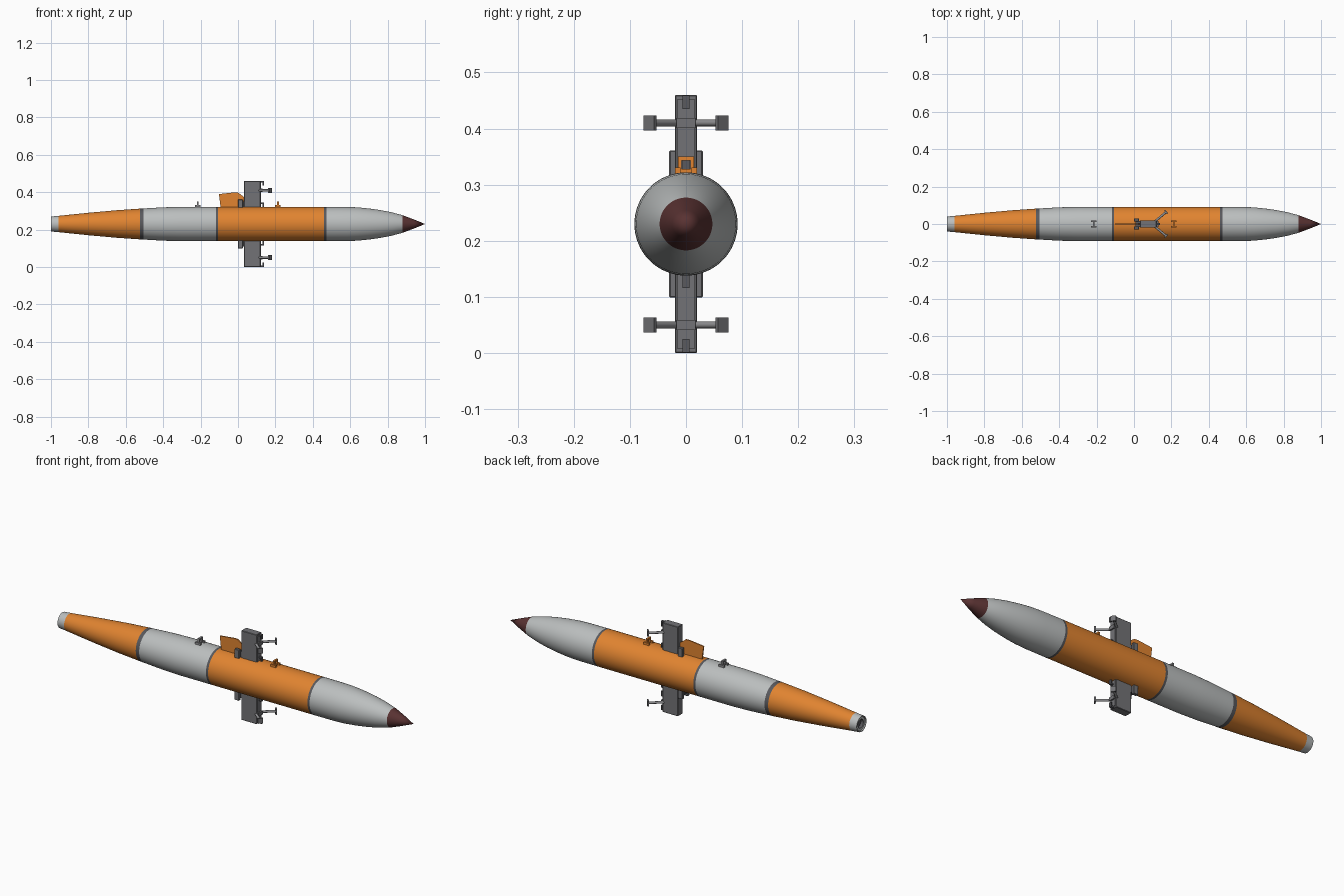
import bpy, bmesh, math
from mathutils import Vector, Matrix

if "Cube" in bpy.data.objects:
    bpy.data.objects.remove(bpy.data.objects["Cube"])

CZ = 0.23  # height of the body axis


def mat(name, rgb):
    m = bpy.data.materials.new(name)
    m.diffuse_color = (*rgb, 1)
    m.use_nodes = True
    m.node_tree.nodes["Principled BSDF"].inputs["Base Color"].default_value = m.diffuse_color
    return m


ORANGE = mat("orange", (0.75, 0.23, 0.03))
PALE = mat("pale grey", (0.50, 0.52, 0.52))
DARK = mat("dark grey", (0.10, 0.10, 0.11))
MID = mat("mid grey", (0.17, 0.17, 0.18))
STEEL = mat("steel grey", (0.28, 0.28, 0.29))
MAROON = mat("maroon", (0.10, 0.032, 0.032))


def finish(name, bm, mats, smooth=False):
    bmesh.ops.recalc_face_normals(bm, faces=bm.faces)
    me = bpy.data.meshes.new(name)
    bm.to_mesh(me)
    bm.free()
    for m in mats:
        me.materials.append(m)
    ob = bpy.data.objects.new(name, me)
    bpy.context.collection.objects.link(ob)
    if smooth:
        bpy.ops.object.select_all(action='DESELECT')
        ob.select_set(True)
        bpy.context.view_layer.objects.active = ob
        bpy.ops.object.shade_smooth_by_angle(angle=math.radians(30))
    return ob


def box(name, lo, hi, m, bevel=0.0):
    bm = bmesh.new()
    lo, hi = Vector(lo), Vector(hi)
    bmesh.ops.create_cube(bm, size=1, matrix=Matrix.Translation((lo + hi) / 2) @ Matrix.Diagonal((*(hi - lo), 1)))
    if bevel:
        bmesh.ops.bevel(bm, geom=bm.edges[:], offset=bevel, segments=1, affect='EDGES')
    return finish(name, bm, [m])


def extrude_y(name, pts, half, m, y=0):
    """Outline in x,z given a thickness along y."""
    bm = bmesh.new()
    f = bm.faces.new([bm.verts.new((x, y - half, z)) for x, z in pts])
    r = bmesh.ops.extrude_face_region(bm, geom=[f])
    bmesh.ops.translate(bm, vec=(0, 2 * half, 0), verts=[v for v in r["geom"] if isinstance(v, bmesh.types.BMVert)])
    return finish(name, bm, [m])


# Body: profile (x, radius) turned about the long axis, coloured by x
profile = [(-0.98, 0), (-0.98, 0.022), (-0.995, 0.022), (-0.995, 0.034), (-1.0, 0.036), (-1.0, 0.040),
           (-0.96, 0.0435), (-0.8, 0.060), (-0.65, 0.0735), (-0.525, 0.082), (-0.505, 0.083),
           (-0.4, 0.089), (-0.3, 0.092), (-0.118, 0.092), (-0.106, 0.092), (0.46, 0.092),
           (0.472, 0.092), (0.58, 0.0915), (0.64, 0.089), (0.70, 0.083), (0.76, 0.0745), (0.82, 0.063),
           (0.88, 0.047), (0.94, 0.0245), (1.0, 0)]
zones = [(-0.985, 2), (-0.96, 1), (-0.525, 0), (-0.505, 2), (-0.118, 1), (-0.106, 2), (0.46, 0),
         (0.472, 2), (0.88, 1), (2, 3)]
SEG = 64
bm = bmesh.new()
rings = []
for x, r in profile:
    if r == 0:
        rings.append([bm.verts.new((x, 0, CZ))] * SEG)
    else:
        rings.append([bm.verts.new((x, r * math.cos(2 * math.pi * i / SEG), CZ + r * math.sin(2 * math.pi * i / SEG)))
                      for i in range(SEG)])
for k in range(len(rings) - 1):
    a, b = rings[k], rings[k + 1]
    xm = (profile[k][0] + profile[k + 1][0]) / 2
    idx = 1 if 2 <= k <= 5 else next(i for lim, i in zones if xm < lim)
    if k < 2:
        idx = 2
    for i in range(SEG):
        j = (i + 1) % SEG
        f = bm.faces.new(list(dict.fromkeys((a[i], a[j], b[j], b[i]))))
        f.material_index = idx
finish("body", bm, [ORANGE, PALE, DARK, MAROON], True)

# Dorsal fin
extrude_y("dorsal_fin", [(-0.093, 0.318), (0.035, 0.318), (0.035, 0.372), (0.0, 0.398), (-0.02, 0.399),
                         (-0.102, 0.390)], 0.003, ORANGE)

# Suspension lugs: two feet and an arch each
for label, x, m in (("rear", -0.215, STEEL), ("front", 0.213, ORANGE)):
    for side, y in (("left", -0.015), ("right", 0.015)):
        box(f"{label}_lug_foot_{side}", (x - 0.015, y - 0.005, 0.315), (x + 0.015, y + 0.005, 0.331), m)
        yy = y * 0.75
        box(f"{label}_lug_post_{side}", (x - 0.005, yy - 0.003, 0.32), (x + 0.005, yy + 0.003, 0.35), m)
    box(f"{label}_lug_base", (x - 0.005, -0.015, 0.315), (x + 0.005, 0.015, 0.328), m)
    box(f"{label}_lug_bar", (x - 0.005, -0.013, 0.343), (x + 0.005, 0.013, 0.350), m)

# Upper and lower pylons are mirrored about the body axis
for label, s in (("upper", 1), ("lower", -1)):
    def z(d):
        return CZ + s * d

    def pbox(name, x0, x1, y0, y1, d0, d1, m, bevel=0.0):
        a, b = sorted((z(d0), z(d1)))
        return box(f"{label}_{name}", (x0, y0, a), (x1, y1, b), m, bevel)

    pbox("pylon", 0.032, 0.120, -0.020, 0.020, 0.07, 0.23, MID, 0.002)
    pbox("pylon_front_plate", 0.118, 0.123, -0.016, 0.016, 0.08, 0.222, MID)

    # Brackets at the rear root of the pylon
    for side, t in (("left", -1), ("right", 1)):
        y0, y1 = sorted((t * 0.014, t * 0.030))
        pbox(f"bracket_{side}", 0.0, 0.026, y0, y1, 0.085, 0.131, MID, 0.002)
        y0, y1 = sorted((t * 0.002, t * 0.016))
        pbox(f"bracket_link_{side}", 0.008, 0.036, y0, y1, 0.085, 0.120, DARK)

    # Hooked clips on the leading face
    for place, d, k in (("tip", 0.229, 1), ("root", 0.114, 1)):
        extrude_y(f"{label}_{place}_clip",
                  [(0.118, z(d)), (0.138, z(d)), (0.138, z(d - 0.024)), (0.132, z(d - 0.024)),
                   (0.132, z(d - 0.007)), (0.118, z(d - 0.007))], 0.006, DARK)

    # Splayed struts with square end pads
    pbox("strut_mount", 0.100, 0.130, -0.017, 0.017, 0.171, 0.189, MID)
    for side, t in (("left", -1), ("right", 1)):
        start, end = Vector((0.112, t * 0.014, z(0.18))), Vector((0.172, t * 0.064, z(0.18)))
        d = (end - start).normalized()
        rot = d.to_track_quat('Z', 'Y').to_matrix().to_4x4()
        bm = bmesh.new()
        bmesh.ops.create_cone(bm, cap_ends=True, segments=20, radius1=0.006, radius2=0.006,
                              depth=(end - start).length, matrix=Matrix.Translation((start + end) / 2) @ rot)
        finish(f"{label}_strut_{side}", bm, [STEEL], True)
        bm = bmesh.new()
        turn = Matrix.Rotation(math.atan2(d.y, d.x), 4, 'Z')
        bmesh.ops.create_cube(bm, size=1, matrix=Matrix.Translation(end) @ turn @ Matrix.Diagonal((0.008, 0.024, 0.026, 1)))
        finish(f"{label}_pad_{side}", bm, [MID])
